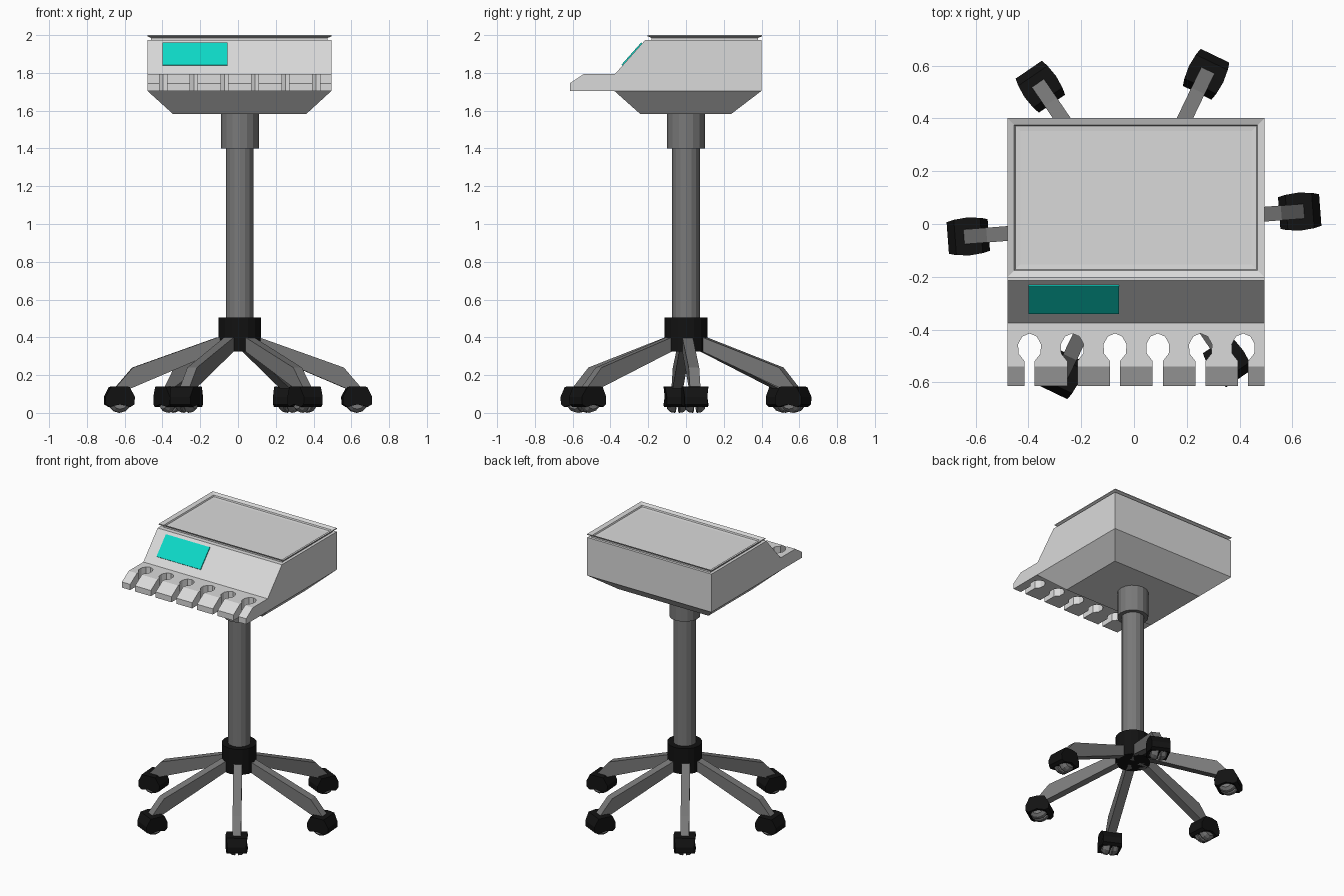
import bpy, bmesh, math
from mathutils import Matrix, Vector

if "Cube" in bpy.data.objects:
    bpy.data.objects.remove(bpy.data.objects["Cube"])


def material(name, rgb):
    m = bpy.data.materials.new(name)
    m.diffuse_color = (*rgb, 1)
    m.use_nodes = True
    m.node_tree.nodes["Principled BSDF"].inputs["Base Color"].default_value = m.diffuse_color
    return m


CASE = material("light_grey", (0.70, 0.70, 0.70))
METAL = material("dark_grey", (0.19, 0.19, 0.19))
BLACK = material("black", (0.006, 0.006, 0.006))
SCREEN = material("turquoise", (0.004, 0.70, 0.58))
CX = 0.01          # column and case centre in x


def finish(name, bm, mat, matrix=None):
    bmesh.ops.recalc_face_normals(bm, faces=bm.faces)
    me = bpy.data.meshes.new(name)
    bm.to_mesh(me)
    bm.free()
    me.materials.append(mat)
    ob = bpy.data.objects.new(name, me)
    bpy.context.collection.objects.link(ob)
    if matrix:
        ob.matrix_world = matrix
    return ob


def loft(name, rings, mat, matrix=None):
    """Skin a list of equal-length point rings and cap both ends."""
    bm = bmesh.new()
    vs = [[bm.verts.new(p) for p in r] for r in rings]
    n = len(vs[0])
    for a, b in zip(vs, vs[1:]):
        for i in range(n):
            bm.faces.new((a[i], a[(i + 1) % n], b[(i + 1) % n], b[i]))
    bm.faces.new(vs[0])
    bm.faces.new(vs[-1])
    return finish(name, bm, mat, matrix)


def rect(x0, x1, y0, y1, z):
    return [(x0, y0, z), (x1, y0, z), (x1, y1, z), (x0, y1, z)]


def post(name, r, z0, z1, mat, sides=16):
    ring = lambda z: [(CX + r * math.cos(2 * math.pi * i / sides),
                       r * math.sin(2 * math.pi * i / sides), z) for i in range(sides)]
    return loft(name, [ring(z0), ring(z1)], mat)


# Column, sleeve and hub
post("column", 0.073, 0.45, 1.42, METAL)
post("column_sleeve", 0.10, 1.40, 1.59, METAL)
post("hub", 0.113, 0.325, 0.505, BLACK)

# Six legs with casters, profiles in the radial (u, z) plane
LEG = [(0.03, 0.40), (0.11, 0.40), (0.56, 0.24), (0.655, 0.13), (0.57, 0.13), (0.11, 0.325), (0.03, 0.325)]
COVER = [(-0.076, 0.045), (-0.078, 0.085), (-0.05, 0.138), (0.0, 0.141), (0.05, 0.138),
         (0.078, 0.085), (0.076, 0.045), (0.055, 0.032), (0.0, 0.045), (-0.055, 0.032)]
for k in range(6):
    turn = Matrix.Rotation(math.radians(4.3 + 60 * k), 4, 'Z')
    loft(f"leg_{k + 1}", [[(u, s * 0.028, z) for u, z in LEG] for s in (-1, 1)], METAL, turn)
    at = turn @ Matrix.Translation((0.63, 0, 0))
    # cover is slightly barrel shaped: narrower toward its ends
    half = lambda u: 0.072 - 0.012 * (abs(u) / 0.078) ** 2
    loft(f"caster_cover_{k + 1}", [[(u, s * half(u), z) for u, z in COVER] for s in (-1, 1)], BLACK, at)
    for side in (-1, 1):
        rings = [[(r * math.cos(math.pi * i / 6), side * y, 0.062 + r * math.sin(math.pi * i / 6))
                  for i in range(12)] for y, r in ((0.007, 0.058), (0.012, 0.062), (0.035, 0.058), (0.052, 0.042))]
        loft(f"caster_wheel_{k + 1}_{'a' if side < 0 else 'b'}", rings, METAL, at)

# Case: side profile extruded across x
X0, X1 = -0.48, 0.495
SIDE = [(0.40, 1.705), (0.40, 1.975), (-0.215, 1.975), (-0.375, 1.795),
        (-0.54, 1.795), (-0.615, 1.745), (-0.615, 1.705)]
case = loft("case", [[(x, y, z) for y, z in SIDE] for x in (X0, X1)], CASE)

# Six keyhole slots cut through the front ledge
cut = bmesh.new()
for i in range(6):
    cx, cy = -0.396 + 0.162 * i, -0.47
    outline = [(cx + 0.019, -0.66)]
    for j in range(9):
        a = math.radians(-60 + 300 * j / 8)
        outline.append((cx + 0.045 * math.cos(a), cy + 0.055 * math.sin(a)))
    # narrow throat toward the front edge
    outline[1] = (cx + 0.019, cy - 0.05)
    outline[-1] = (cx - 0.019, cy - 0.05)
    outline.append((cx - 0.019, -0.66))
    low = [cut.verts.new((x, y, 1.65)) for x, y in outline]
    face = cut.faces.new(low)
    up = bmesh.ops.extrude_face_region(cut, geom=[face])["geom"]
    bmesh.ops.translate(cut, vec=(0, 0, 0.2), verts=[v for v in up if isinstance(v, bmesh.types.BMVert)])
cutter = finish("slot_cutter", cut, CASE)
cutter.hide_render = True
mod = case.modifiers.new("slots", 'BOOLEAN')
mod.operation, mod.solver, mod.object = 'DIFFERENCE', 'EXACT', cutter
bpy.context.view_layer.objects.active = case
bpy.ops.object.modifier_apply(modifier="slots")
bpy.data.objects.remove(cutter)

# Tapered underside
loft("case_underside", [rect(-0.345, 0.362, -0.243, 0.24, 1.583), rect(X0, X1, -0.38, 0.40, 1.705)], CASE)

# Tray with flared rim and sunken floor
TRAY = [(0.02, 1.97), (0.02, 1.985), (0, 1.994), (0, 2.0), (0.026, 1.99), (0.03, 1.981), (0.05, 1.979)]
loft("tray", [rect(X0 + d, X1 - d, -0.203 + d, 0.402 - d, z) for d, z in TRAY], CASE)

# Screen plate on the sloping front
slope = Vector((0, -0.16, -0.18)).normalized()
out = Vector((0, slope.z, -slope.y)).normalized()
top = Vector((0, -0.215, 1.975)) + slope * 0.025
rings = []
for d in (-0.002, 0.007):
    a, b = top + out * d, top + slope * 0.158 + out * d
    rings.append([(-0.40, *a.yz), (-0.056, *a.yz), (-0.056, *b.yz), (-0.40, *b.yz)])
loft("screen", rings, SCREEN)
